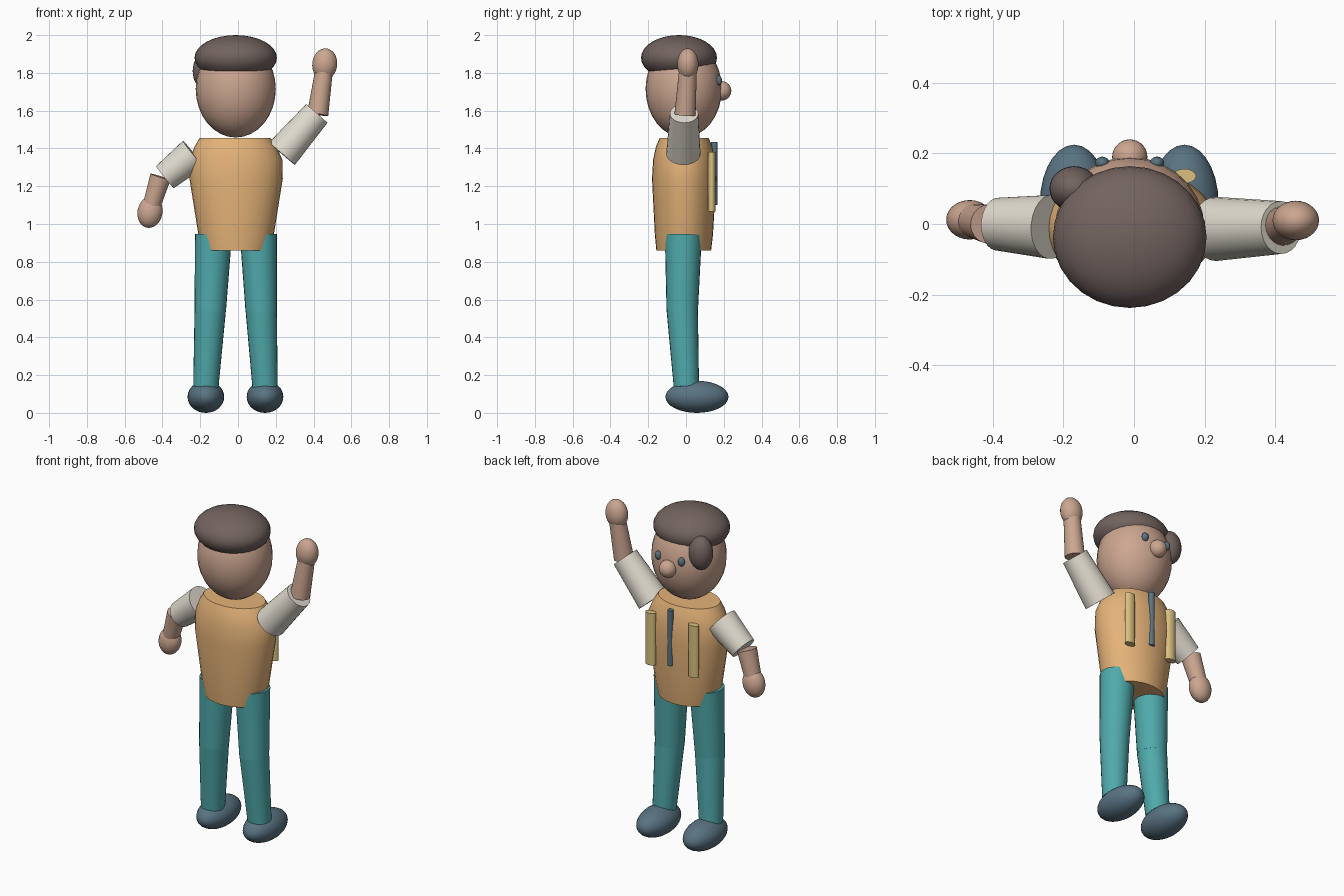
import bpy, bmesh, math
from mathutils import Vector, Matrix

if "Cube" in bpy.data.objects:
    bpy.data.objects.remove(bpy.data.objects["Cube"])


def material(name, rgb):
    m = bpy.data.materials.new(name)
    m.diffuse_color = (*rgb, 1)
    m.use_nodes = True
    m.node_tree.nodes["Principled BSDF"].inputs["Base Color"].default_value = m.diffuse_color
    return m


SKIN = material("skin", (0.60, 0.38, 0.28))
HAIR = material("hair", (0.17, 0.125, 0.115))
VEST = material("vest", (0.78, 0.45, 0.19))
TEAL = material("trousers", (0.08, 0.40, 0.41))
SHOE = material("shoe", (0.10, 0.17, 0.22))
SLEEVE = material("sleeve", (0.75, 0.71, 0.62))
STRAW = material("straw", (0.70, 0.53, 0.22))


def finish(name, bm, mat):
    bmesh.ops.recalc_face_normals(bm, faces=bm.faces)
    me = bpy.data.meshes.new(name)
    bm.to_mesh(me)
    bm.free()
    ob = bpy.data.objects.new(name, me)
    bpy.context.collection.objects.link(ob)
    me.materials.append(mat)
    bpy.context.view_layer.objects.active = ob
    ob.select_set(True)
    bpy.ops.object.shade_smooth_by_angle(angle=math.radians(40))
    ob.select_set(False)
    return ob


def ball(name, centre, radii, mat, tilt=0):
    bm = bmesh.new()
    mtx = (Matrix.Translation(centre) @ Matrix.Rotation(tilt, 4, 'Y')
           @ Matrix.Diagonal((*radii, 1)))
    bmesh.ops.create_uvsphere(bm, u_segments=28, v_segments=16, radius=1, matrix=mtx)
    return finish(name, bm, mat)


def limb(name, a, b, ra, rb, mat, flat=1):
    # tapered cylinder running from a to b
    a, b = Vector(a), Vector(b)
    bm = bmesh.new()
    rot = Vector((0, 0, 1)).rotation_difference(b - a).to_matrix().to_4x4()
    mtx = Matrix.Translation((a + b) / 2) @ rot @ Matrix.Diagonal((1, flat, 1, 1))
    bmesh.ops.create_cone(bm, cap_ends=True, segments=24, radius1=ra, radius2=rb,
                          depth=(b - a).length, matrix=mtx)
    return finish(name, bm, mat)


def loft(name, rings, mat, n=32):
    # stacked ellipses: (z, centre x, centre y, radius x, radius y)
    bm = bmesh.new()
    loops = [[bm.verts.new((cx + rx * math.cos(2 * math.pi * i / n),
                            cy + ry * math.sin(2 * math.pi * i / n), z))
              for i in range(n)] for z, cx, cy, rx, ry in rings]
    for lo, hi in zip(loops, loops[1:]):
        for i in range(n):
            j = (i + 1) % n
            bm.faces.new((lo[i], lo[j], hi[j], hi[i]))
    bm.faces.new(loops[0][::-1])
    bm.faces.new(loops[-1])
    return finish(name, bm, mat)


# head, hair and face (looking towards +y)
ball("head", (-0.012, -0.012, 1.715), (0.212, 0.202, 0.257), SKIN)
ball("hair_cap", (-0.012, -0.037, 1.88), (0.218, 0.201, 0.12), HAIR)
ball("hair_tuft", (-0.17, 0.10, 1.81), (0.07, 0.064, 0.1), HAIR)
ball("nose", (-0.012, 0.19, 1.705), (0.05, 0.05, 0.051), SKIN)
for side, x in (("left", -0.09), ("right", 0.065)):
    ball(side + "_eye", (x, 0.173, 1.76), (0.02, 0.018, 0.026), SHOE)

# torso
loft("torso", [(0.86, -0.01, -0.012, 0.18, 0.145),
               (0.945, -0.01, -0.011, 0.2, 0.154),
               (1.24, -0.01, -0.01, 0.247, 0.17),
               (1.34, -0.01, -0.01, 0.245, 0.164),
               (1.41, -0.013, -0.01, 0.217, 0.149),
               (1.455, -0.016, -0.01, 0.188, 0.13)], VEST)

# chest strips and centre fastening
for side, x in (("left", -0.147), ("right", 0.143)):
    limb(side + "_chest_strip", (x, 0.136, 1.065), (x, 0.136, 1.38), 0.033, 0.033, STRAW, 0.62)
limb("centre_fastening", (0, 0.15, 1.1), (0, 0.15, 1.435), 0.017, 0.017, SHOE)

# legs and shoes
for side, hip, knee, ankle in (("left", -0.13, -0.147, -0.17), ("right", 0.108, 0.123, 0.143)):
    limb(side + "_thigh", (knee, -0.02, 0.537), (hip, -0.014, 0.943), 0.083, 0.098, TEAL)
    limb(side + "_shin", (ankle, 0.002, 0.14), (knee, -0.02, 0.545), 0.067, 0.083, TEAL)
    ball(side + "_shoe", (ankle, 0.058, 0.085), (0.097, 0.167, 0.085), SHOE)

# arms: shoulder, elbow, wrist, hand
arms = (("left", (-0.235, -0.008, 1.37), (-0.387, 0, 1.248), (-0.41, 0, 1.25),
         (-0.46, 0.01, 1.09), (-0.466, 0.012, 1.063), 0.2),
        ("right", (0.232, -0.014, 1.372), (0.417, -0.01, 1.585), (0.422, -0.005, 1.58),
         (0.455, 0.01, 1.81), (0.459, 0.01, 1.846), 0.1))
for side, shoulder, cuff, elbow, wrist, hand, tilt in arms:
    limb(side + "_sleeve", shoulder, cuff, 0.091, 0.075, SLEEVE)
    limb(side + "_forearm", elbow, wrist, 0.056, 0.047, SKIN)
    ball(side + "_hand", hand, (0.066, 0.056, 0.084), SKIN, tilt)
